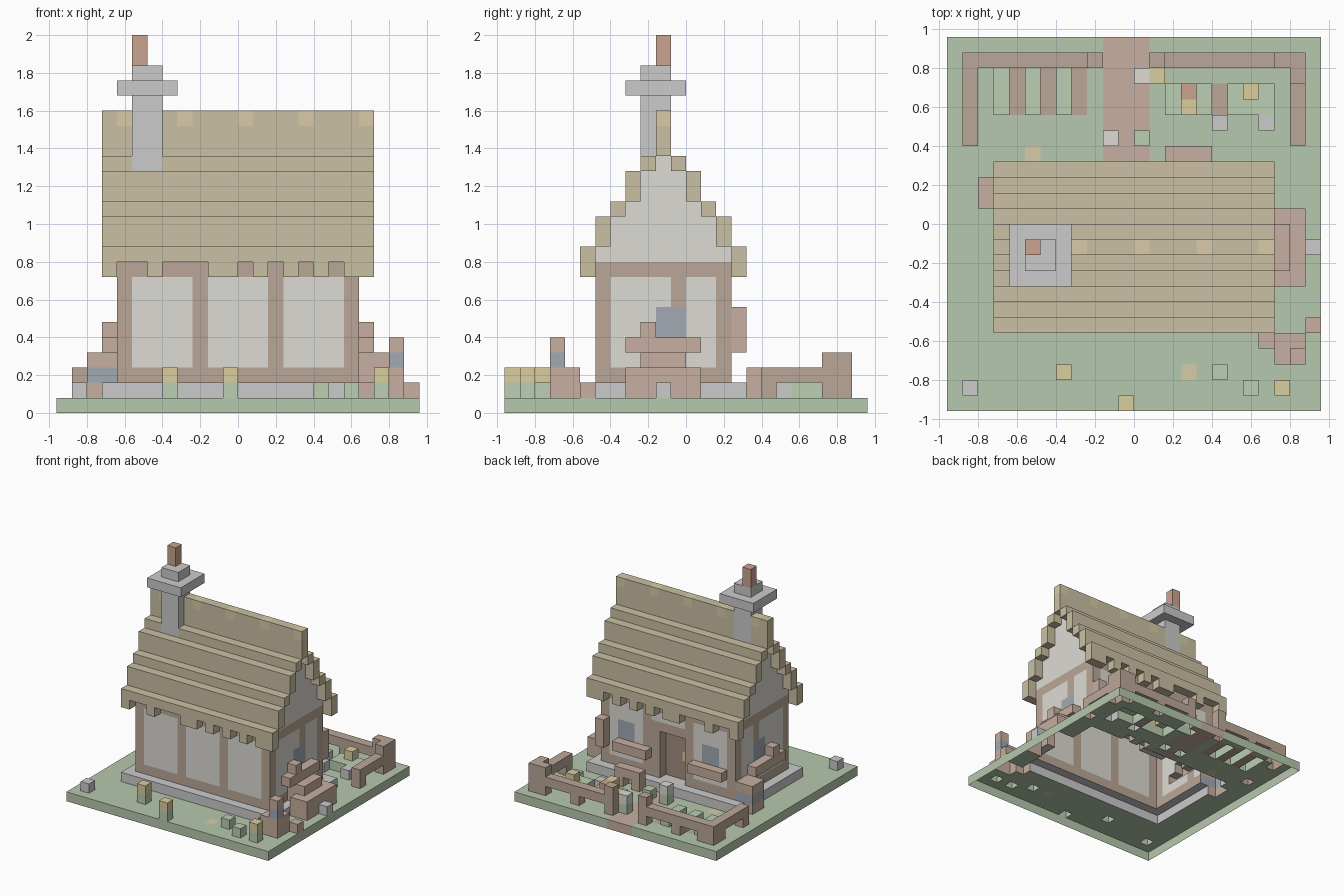
import bpy, bmesh
from mathutils import Vector

if "Cube" in bpy.data.objects:
    bpy.data.objects.remove(bpy.data.objects["Cube"])

U = 0.08          # edge of one cube
cells = {}        # (x, y, z) -> part name
colors = {}       # part name -> colour

GRASS, LEAF = (0.47, 0.58, 0.42), (0.50, 0.62, 0.45)
WOOD, PLANK, DARK = (0.50, 0.39, 0.31), (0.57, 0.43, 0.35), (0.36, 0.27, 0.21)
STONE, PLASTER = (0.56, 0.56, 0.55), (0.73, 0.71, 0.66)
THATCH, STRAW = (0.60, 0.53, 0.37), (0.69, 0.60, 0.39)
GLASS, YELLOW, BRICK = (0.36, 0.40, 0.45), (0.70, 0.62, 0.35), (0.60, 0.37, 0.28)


def box(part, color, x, y, z):
    """Fill a block of cubes; ranges are given in cube units."""
    colors[part] = color
    for i in range(*x):
        for j in range(*y):
            for k in range(*z):
                cells[i, j, k] = part


def cube(part, color, x, y, z, h=1):
    box(part, color, (x, x + 1), (y, y + 1), (z, z + h))


def carve(x, y, z):
    for i in range(*x):
        for j in range(*y):
            for k in range(*z):
                cells.pop((i, j, k), None)


# Ground, path, soil rows and flat flower patches
box("ground", GRASS, (-12, 12), (-12, 12), (0, 1))
box("path", PLANK, (-2, 1), (4, 12), (0, 1))
for x in (-8, -6, -4):
    box("soil", WOOD, (x, x + 1), (7, 10), (0, 1))
box("soil", WOOD, (5, 6), (7, 9), (0, 1))
for x, y in ((3, -10), (-7, 4)):
    cube("ground_patch", STRAW, x, y, 0)

# Foundation and plaster walls
box("foundation", STONE, (-9, 9), (-7, 4), (1, 2))
box("wall", PLASTER, (-8, 8), (-6, 3), (2, 10))

# Timber frame
for z in (2, 9):
    box("timber_frame", WOOD, (-8, 8), (-6, 3), (z, z + 1))
for y in (-6, 2):
    for x in (-8, -3, 2, 7):
        cube("timber_frame", WOOD, x, y, 2, 8)
for x in (-8, 7):
    cube("timber_frame", WOOD, x, -1, 2, 8)

# Stepped thatch roof over the plaster gables
steps = [(9, 11), (11, 13), (13, 14), (14, 16), (16, 17), (17, 20)]
for n, (z0, z1) in enumerate(steps):
    for y in (-7 + n, 3 - n):
        if n:
            box("gable", PLASTER, (-8, 8), (y, y + 1), (10, z0))
        box("thatch_roof", THATCH, (-9, 9), (y, y + 1), (z0, z1))
for x in range(-8, 9, 4):
    cube("ridge_straw", STRAW, x, -2, 19)
# Ragged eaves
for y in (-7, 3):
    for x in (-8, -7, -5, -4, -3, 0, 2, 4, 6):
        carve((x, x + 1), (y, y + 1), (9, 10))

# Chimney
box("chimney", STONE, (-7, -5), (-3, -1), (16, 23))
box("chimney", STONE, (-8, -4), (-4, 0), (21, 22))
cube("chimney_pot", BRICK, -7, -2, 23, 2)

# Recessed door with a handle
box("door_frame", WOOD, (-3, 2), (2, 3), (2, 8))
carve((-2, 1), (2, 3), (2, 7))
box("door", DARK, (-2, 1), (1, 2), (2, 7))
cube("door_handle", YELLOW, -2, 1, 4)

# Windows, window boxes and shutters
for x in (-6, 4):
    box("window", GLASS, (x, x + 2), (2, 3), (5, 7))
for x in (-8, 7):
    box("window", GLASS, (x, x + 1), (-2, 0), (5, 7))
for x in (-9, 8):
    box("window_box", PLANK, (x, x + 1), (-4, 1), (4, 5))
    cube("window_box", PLANK, x, -3, 5)
for x in (-7, 2):
    box("window_box", PLANK, (x, x + 4), (3, 4), (4, 5))
cube("shutter", PLANK, 7, 3, 4, 3)

# Bench beside the door
box("bench", PLANK, (2, 5), (4, 5), (2, 3))
for x in (2, 4):
    cube("bench", PLANK, x, 4, 1)

# Rain barrel with a metal band
box("barrel", PLANK, (-10, -8), (1, 3), (1, 4))
box("barrel_band", GLASS, (-10, -8), (1, 3), (2, 3))

# Woodpile
box("woodpile", PLANK, (9, 11), (-4, 1), (1, 3))
box("woodpile", PLANK, (8, 10), (-3, 0), (2, 4))

# Chopping block, axe and loose logs
box("chopping_block", PLANK, (9, 11), (-9, -7), (1, 3))
cube("axe_head", GLASS, 10, -9, 3)
cube("axe_handle", PLANK, 10, -9, 4)
for x, y in ((8, -8), (11, -7)):
    cube("log", PLANK, x, y, 1)

# Garden fence
for x0, x1 in ((-11, -2), (1, 11)):
    box("fence", WOOD, (x0, x1), (10, 11), (2, 3))
for x in (-11, 10):
    box("fence", WOOD, (x, x + 1), (5, 11), (2, 3))
    cube("fence", WOOD, x, 5, 1, 2)
for x in (-7, 5):
    cube("fence", WOOD, x, 10, 1, 2)
for x in (-3, 1):
    cube("fence", WOOD, x, 10, 1, 3)
for x, cx, top in ((-11, -11, 3), (9, 10, 4)):
    box("fence", WOOD, (x, x + 2), (10, 11), (1, top))
    box("fence", WOOD, (cx, cx + 1), (9, 11), (1, top))

# Crops, bushes and stones
for x in (-9, -7, -5):
    box("crops", LEAF, (x, x + 1), (7, 10), (1, 2))
for x in (2, 6):
    box("crops", LEAF, (x, x + 3), (7, 9), (1, 2))
for x, y in ((5, -10), (7, -11), (0, 5)):
    cube("bush", LEAF, x, y, 1)
for x, y in ((-11, -11), (11, -2), (5, 6), (8, 6)):
    cube("stone", STONE, x, y, 1)

# Flowers on stems
for x, y, part, color in ((-5, -10, "yellow_flower", YELLOW), (-1, -12, "yellow_flower", YELLOW),
                          (9, -11, "yellow_flower", YELLOW), (1, 9, "yellow_flower", YELLOW),
                          (3, 7, "yellow_flower", YELLOW), (7, 8, "yellow_flower", YELLOW),
                          (3, 8, "red_flower", BRICK), (0, 9, "white_flower", PLASTER),
                          (-2, 5, "white_flower", PLASTER)):
    cube("stem", LEAF, x, y, 1)
    cube(part, color, x, y, 2)

# One mesh per part, outer faces only, open underneath
for part, color in colors.items():
    bm = bmesh.new()
    for c, owner in cells.items():
        if owner != part:
            continue
        for a in range(3):
            for s in (0, 1):
                near = list(c)
                near[a] += 2 * s - 1
                if tuple(near) in cells or near[2] < 0:
                    continue
                corners = []
                for u, v in ((0, 0), (1, 0), (1, 1), (0, 1)):
                    p = Vector(c)
                    p[a] += s
                    p[(a + 1) % 3] += u
                    p[(a + 2) % 3] += v
                    corners.append(bm.verts.new(p * U))
                bm.faces.new(corners if s else corners[::-1])
    bmesh.ops.remove_doubles(bm, verts=bm.verts, dist=0.001)
    mesh = bpy.data.meshes.new(part)
    bm.to_mesh(mesh)
    bm.free()
    mat = bpy.data.materials.new(part)
    mat.diffuse_color = (*color, 1)
    mat.use_nodes = True
    mat.node_tree.nodes["Principled BSDF"].inputs["Base Color"].default_value = mat.diffuse_color
    mesh.materials.append(mat)
    bpy.context.collection.objects.link(bpy.data.objects.new(part, mesh))
